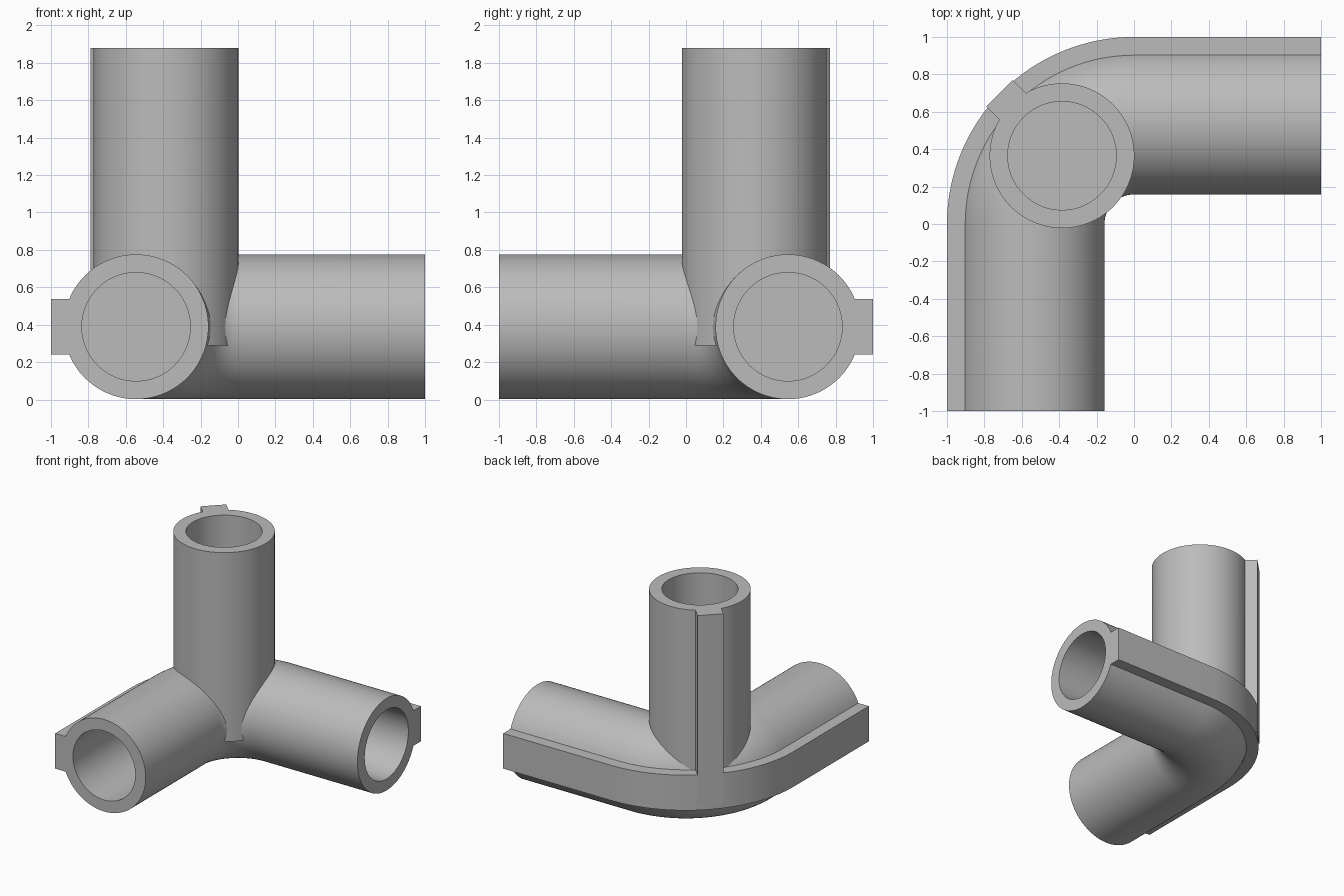
import bpy, bmesh, math
from mathutils import Vector

if "Cube" in bpy.data.objects:
    bpy.data.objects.remove(bpy.data.objects["Cube"])

R, BORE = 0.387, 0.29          # tube outer and bore radius
BEND, ZC = 0.545, 0.389        # bend radius, height of the horizontal tubes
TOP = 1.88
UP = Vector((0, 0, 1))
DIAG = Vector((-1, 1, 0)).normalized()
SIDE = Vector((1, 1, 0)).normalized()
POST = Vector((-0.385, 0.365, 0))

grey = bpy.data.materials.new("plain grey")
grey.diffuse_color = (0.5, 0.5, 0.5, 1)
grey.use_nodes = True
grey.node_tree.nodes["Principled BSDF"].inputs["Base Color"].default_value = grey.diffuse_color


def keyed_circle(r, half=0, reach=0, n=96):
    """Circle outline, optionally with a rectangular key rib on its +u side."""
    a = math.asin(half / r) if half else 0
    steps = n if half else n - 1
    pts = [(r * math.cos(t), r * math.sin(t))
           for t in (a + (2 * math.pi - 2 * a) * i / n for i in range(steps + 1))]
    if half:
        pts += [(reach, -half), (reach, half)]
    return pts


def sweep(name, profile, frames):
    """Closed solid through frames of (point, u axis, v axis)."""
    bm = bmesh.new()
    rings = [[bm.verts.new(p + u * a + v * b) for a, b in profile] for p, u, v in frames]
    n = len(profile)
    for r0, r1 in zip(rings, rings[1:]):
        for i in range(n):
            j = (i + 1) % n
            bm.faces.new((r0[i], r0[j], r1[j], r1[i]))
    bm.faces.new(rings[0])
    bm.faces.new(rings[-1])
    bmesh.ops.recalc_face_normals(bm, faces=bm.faces)
    me = bpy.data.meshes.new(name)
    bm.to_mesh(me)
    bm.free()
    me.materials.append(grey)
    ob = bpy.data.objects.new(name, me)
    bpy.context.collection.objects.link(ob)
    return ob


def boolean(target, other, op):
    mod = target.modifiers.new(op, 'BOOLEAN')
    mod.operation, mod.solver, mod.object = op, 'EXACT', other
    bpy.context.view_layer.objects.active = target
    bpy.ops.object.modifier_apply(modifier=mod.name)
    bpy.data.objects.remove(other)


# Horizontal elbow: straight leg, quarter bend, straight leg, rib on the outside
left, back = Vector((-1, 0, 0)), Vector((0, 1, 0))
frames = [(Vector((-BEND, -1, ZC)), left, UP)]
for i in range(33):
    t = math.pi - math.pi / 2 * i / 32
    out = Vector((math.cos(t), math.sin(t), 0))
    frames.append((out * BEND + UP * ZC, out, UP))
frames.append((Vector((1, BEND, ZC)), back, UP))
connector = sweep("pipe_connector", keyed_circle(R, 0.148, 1 - BEND), frames)

# Upright tube with its narrower rib
upright = sweep("upright_tube", keyed_circle(R, 0.1, 0.472),
                [(POST + UP * z, DIAG, SIDE) for z in (0.29, TOP)])
boolean(connector, upright, 'UNION')

# Blind bores in the three open ends
bores = [
    [(Vector((-BEND, y, ZC)), left, UP) for y in (-1.1, 0)],
    [(Vector((x, BEND, ZC)), back, UP) for x in (0, 1.1)],
    [(POST + UP * z, DIAG, SIDE) for z in (0.88, TOP + 0.1)],
]
for f in bores:
    boolean(connector, sweep("bore", keyed_circle(BORE), f), 'DIFFERENCE')

# Smooth round walls, crisp edges
bpy.ops.object.select_all(action='DESELECT')
connector.select_set(True)
bpy.context.view_layer.objects.active = connector
bpy.ops.object.shade_smooth_by_angle(angle=math.radians(25))
